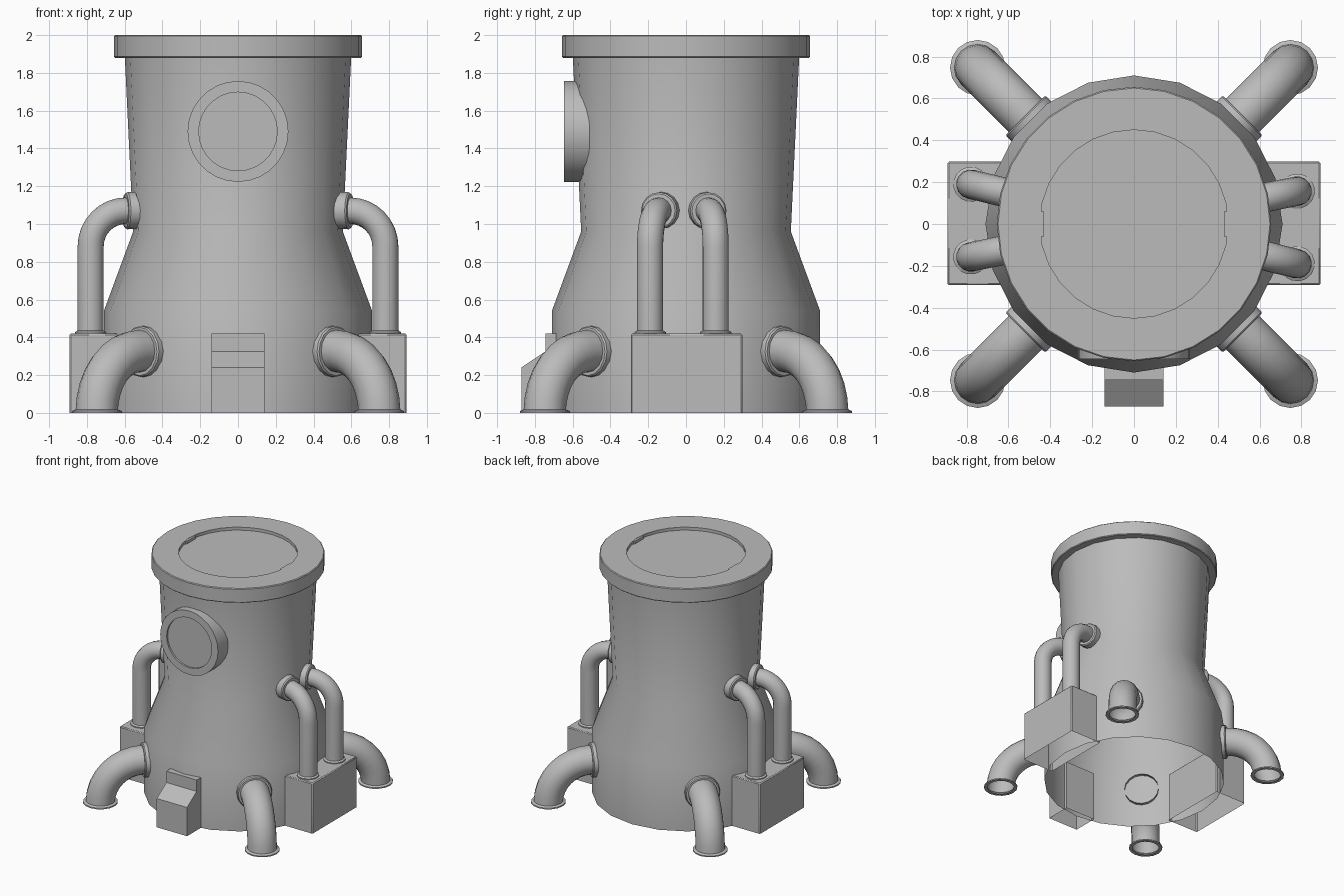
import bpy, bmesh, math
from mathutils import Matrix, Vector

if "Cube" in bpy.data.objects:
    bpy.data.objects.remove(bpy.data.objects["Cube"])

mat = bpy.data.materials.new("plain_grey")
mat.diffuse_color = (0.5, 0.5, 0.5, 1)
mat.use_nodes = True
mat.node_tree.nodes["Principled BSDF"].inputs["Base Color"].default_value = mat.diffuse_color


def finish(name, bm, angle=32):
    bmesh.ops.remove_doubles(bm, verts=bm.verts, dist=1e-5)
    bmesh.ops.recalc_face_normals(bm, faces=bm.faces)
    me = bpy.data.meshes.new(name)
    bm.to_mesh(me)
    bm.free()
    ob = bpy.data.objects.new(name, me)
    bpy.context.collection.objects.link(ob)
    me.materials.append(mat)
    bpy.ops.object.select_all(action='DESELECT')
    ob.select_set(True)
    bpy.context.view_layer.objects.active = ob
    bpy.ops.object.shade_smooth_by_angle(angle=math.radians(angle))
    return ob


def skin(bm, rings):
    # join successive rings of points with faces
    vs = [[bm.verts.new(p) for p in ring] for ring in rings]
    n = len(vs[0])
    for a, b in zip(vs, vs[1:]):
        for i in range(n):
            j = (i + 1) % n
            bm.faces.new((a[i], a[j], b[j], b[i]))


def revolve(name, profile, sides, matrix=Matrix(), angle=32):
    bm = bmesh.new()
    skin(bm, [[matrix @ Vector((r * math.cos(2 * math.pi * i / sides),
                                r * math.sin(2 * math.pi * i / sides), z))
               for i in range(sides)] for r, z in profile])
    # flat centres: collapse zero-radius rings
    bmesh.ops.remove_doubles(bm, verts=bm.verts, dist=1e-5)
    return finish(name, bm, angle)


def pipe(name, stations, azimuth, sides=16):
    # stations: (distance from axis, height, path tilt, radius)
    rot = Matrix.Rotation(azimuth, 3, 'Z')
    rings = []
    for d, z, t, rad in stations:
        across = Vector((math.cos(t), 0, math.sin(t)))
        rings.append([rot @ (Vector((d, 0, z)) + rad * (
            across * math.cos(2 * math.pi * i / sides)
            + Vector((0, 1, 0)) * math.sin(2 * math.pi * i / sides)))
            for i in range(sides)])
    bm = bmesh.new()
    skin(bm, rings)
    return finish(name, bm, 40)


def elbow(centre_d, centre_z, bend, rad, steps=8):
    # quarter bend from vertical to pointing at the axis
    return [(centre_d + bend * math.cos(t), centre_z + bend * math.sin(t), t, rad)
            for t in (math.pi / 2 * k / steps for k in range(steps + 1))]


def extrude_profile(name, yz, half_width):
    # side profile in y/z, open underneath, extruded along x
    bm = bmesh.new()
    l = [bm.verts.new((-half_width, y, z)) for y, z in yz]
    r = [bm.verts.new((half_width, y, z)) for y, z in yz]
    bm.faces.new(l)
    bm.faces.new(r)
    for i in range(len(yz) - 1):
        bm.faces.new((l[i], l[i + 1], r[i + 1], r[i]))
    return finish(name, bm, 20)


# main shell, open underneath
revolve("body_shell", [(0.71, 0), (0.71, 0.54), (0.555, 0.96), (0.60, 1.9)], 20)

# thick rim with recessed lid
revolve("top_rim_and_lid", [(0.57, 1.88), (0.65, 1.88), (0.656, 1.886), (0.656, 1.994),
                            (0.65, 2.0), (0.45, 2.0), (0.45, 1.975), (0, 1.975)], 28)

# small tabs at the lid edge
for s, side in ((-1, "left"), (1, "right")):
    bm = bmesh.new()
    bmesh.ops.create_cube(bm, size=1, matrix=Matrix.Translation((s * 0.442, 0, 1.985))
                          @ Matrix.Diagonal((0.022, 0.12, 0.026, 1)))
    finish(side + "_lid_tab", bm)

# round window on the front
revolve("round_window", [(0.267, 0.51), (0.267, 0.645), (0.208, 0.645),
                         (0.208, 0.63), (0, 0.63)], 28,
        Matrix.Translation((0, 0, 1.49)) @ Matrix.Rotation(math.pi / 2, 4, 'X'))

# stepped front box
extrude_profile("front_box", [(-0.66, 0), (-0.66, 0.42), (-0.745, 0.42), (-0.745, 0.325),
                              (-0.872, 0.24), (-0.872, 0)], 0.14)

# side boxes, open underneath, with softened edges
for s, side in ((-1, "left"), (1, "right")):
    box = extrude_profile(side + "_box", [(-0.295, 0), (-0.295, 0.42),
                                          (0.295, 0.42), (0.295, 0)], 0.145)
    box.location = (s * 0.747, 0.003, 0)
    bev = box.modifiers.new("soft_edges", 'BEVEL')
    bev.width = 0.007
    bev.segments = 1

# riser pipes from the side boxes to the neck
for turn, side in ((math.pi, "left"), (0, "right")):
    for k, (az, d) in enumerate(((11.4, 0.796), (-13.7, 0.803))):
        b = 0.19
        st = [(d, 0.415, 0, 0.084), (d, 0.428, 0, 0.084), (d, 0.436, 0, 0.07)]
        st += elbow(d - b, 0.88, b, 0.07)
        q = math.pi / 2
        st += [(d - b, 1.07, q, 0.09), (d - b - 0.008, 1.07, q, 0.098),
               (d - b - 0.06, 1.072, q, 0.098), (d - b - 0.085, 1.072, q, 0.098)]
        pipe(f"{side}_riser_pipe_{k + 1}", st, turn + math.radians(az))

# four bent leg pipes with foot flanges, open at the bottom
for k in range(4):
    q = math.pi / 2
    st = [(1.057, 0, 0, 0.105), (1.057, 0, 0, 0.132), (1.057, 0.01, 0, 0.132),
          (1.057, 0.018, 0, 0.112)]
    st += elbow(0.735, 0.005, 0.322, 0.112)[1:]
    st += [(0.735, 0.325, q, 0.128), (0.727, 0.325, q, 0.135), (0.675, 0.325, q, 0.135)]
    pipe(f"leg_pipe_{k + 1}", st, math.pi / 4 + k * q)
